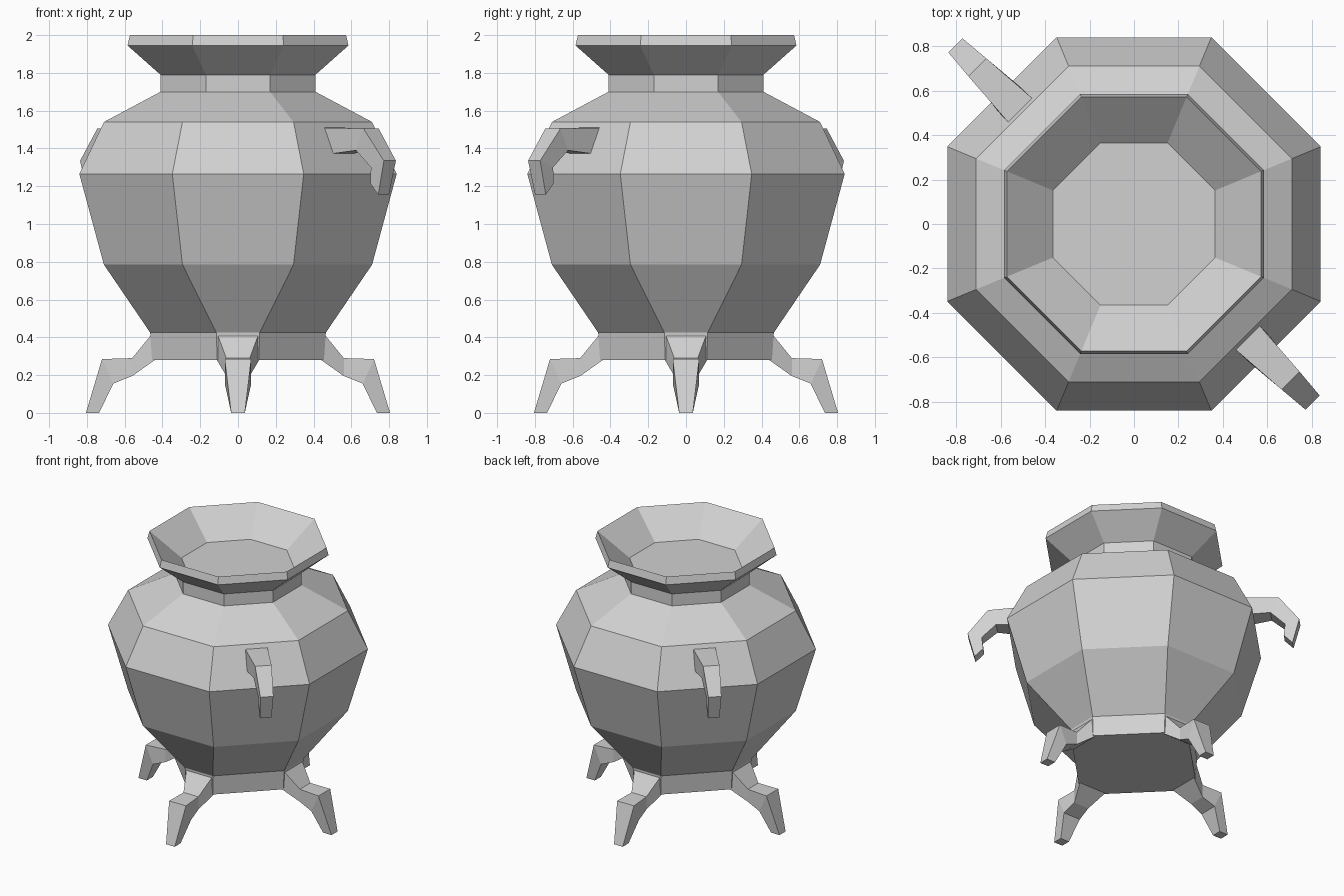
import bpy, bmesh, math
from mathutils import Matrix

cube = bpy.data.objects.get("Cube")
if cube:
    bpy.data.objects.remove(cube, do_unlink=True)

# One plain stone colour
stone = bpy.data.materials.new("grey_stone")
stone.use_nodes = True
colour = (0.64, 0.64, 0.64, 1)
stone.diffuse_color = colour
stone.node_tree.nodes["Principled BSDF"].inputs["Base Color"].default_value = colour


def loft(name, sections, angle=0):
    """Skin a list of equal-length rings, close both ends, turn about z."""
    bm = bmesh.new()
    rings = [[bm.verts.new(p) for p in s] for s in sections]
    count = len(rings[0])
    for low, high in zip(rings, rings[1:]):
        for i in range(count):
            j = (i + 1) % count
            bm.faces.new((low[i], low[j], high[j], high[i]))
    bm.faces.new(rings[0][::-1])
    bm.faces.new(rings[-1])
    bmesh.ops.rotate(bm, verts=bm.verts, matrix=Matrix.Rotation(math.radians(angle), 3, 'Z'))
    bmesh.ops.recalc_face_normals(bm, faces=bm.faces)
    mesh = bpy.data.meshes.new(name)
    bm.to_mesh(mesh)
    bm.free()
    mesh.materials.append(stone)
    obj = bpy.data.objects.new(name, mesh)
    bpy.context.collection.objects.link(obj)
    return obj


def octagon(flat, z, half=None):
    """Octagon with sides facing the axes; half is half the axis side."""
    h = flat * math.tan(math.pi / 8) if half is None else half
    return [(flat, -h, z), (flat, h, z), (h, flat, z), (-h, flat, z),
            (-flat, h, z), (-flat, -h, z), (-h, -flat, z), (h, -flat, z)]


def limb(name, spine, angle):
    """Four-sided limb: spine rows hold upper (r, z), lower (r, z), half width."""
    sections = [[(a, -w, b), (a, w, b), (c, w, d), (c, -w, d)]
                for (a, b), (c, d), w in spine]
    return loft(name, sections, angle)


# Pot: base, belly, shoulder, neck, flared rim and sunken mouth
pot = [octagon(0.455, 0.28, 0.11), octagon(0.465, 0.425, 0.115)]
pot += [octagon(r, z) for r, z in [
    (0.71, 0.785), (0.84, 1.265), (0.71, 1.54), (0.41, 1.70),
    (0.41, 1.79), (0.585, 1.945), (0.572, 2.0), (0.365, 1.82)]]
loft("pot", pot)

# Four bent legs on the short sides of the base
leg = [((0.45, 0.425), (0.44, 0.28), 0.112),
       ((0.56, 0.29), (0.56, 0.195), 0.062),
       ((0.72, 0.285), (0.66, 0.155), 0.07),
       ((0.805, 0.0), (0.735, 0.0), 0.036)]
for side, angle in (("left", 0), ("back", 90), ("right", 180), ("front", 270)):
    limb(side + "_leg", leg, angle)

# Two hooked handles on opposite diagonals of the shoulder
handle = [((0.70, 1.51), (0.76, 1.37), 0.078),
          ((0.997, 1.505), (0.94, 1.39), 0.057),
          ((1.137, 1.335), (1.04, 1.30), 0.045),
          ((1.09, 1.155), (1.03, 1.215), 0.04)]
limb("front_handle", handle, -45)
limb("back_handle", handle, 135)
